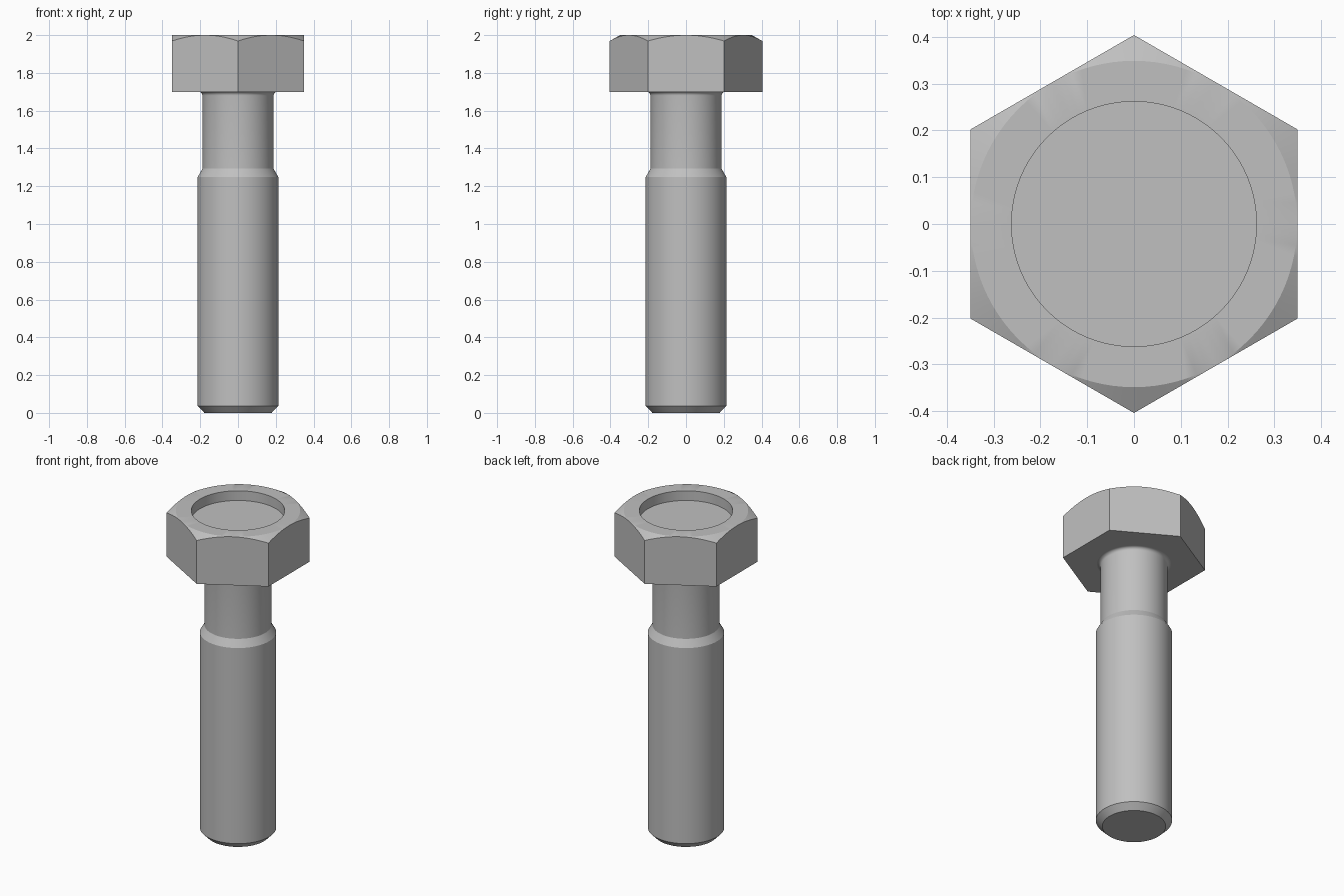
import bpy
import bmesh
from math import pi, cos, sin, tan, radians

SEG = 96                      # multiple of 12 so hexagon corners land on vertices
APOTHEM = 0.35                # half the width across flats
HEAD_BASE, HEAD_TOP = 1.70, 2.0

cube = bpy.data.objects.get("Cube")
if cube:
    bpy.data.objects.remove(cube, do_unlink=True)

# Single metal colour
steel = bpy.data.materials.new("steel grey")
steel.use_nodes = True
colour = (0.527, 0.527, 0.527, 1)
steel.diffuse_color = colour
steel.node_tree.nodes["Principled BSDF"].inputs["Base Color"].default_value = colour


def circle(radius, z):
    """Ring function of constant radius and height."""
    return lambda a: (radius, z)


def hexagon(height):
    """Ring function following a hexagon with corners on the y axis."""
    def ring(a):
        offset = (a + pi / 6) % (pi / 3) - pi / 6
        r = APOTHEM / cos(offset)
        return r, height(r)
    return ring


def loft(name, rings, cap_start=True, cap_end=True):
    """Join successive rings with quads and make a smooth shaded object."""
    bm = bmesh.new()
    loops = []
    for ring in rings:
        loop = []
        for i in range(SEG):
            a = 2 * pi * i / SEG
            r, z = ring(a)
            loop.append(bm.verts.new((r * cos(a), r * sin(a), z)))
        loops.append(loop)
    for low, high in zip(loops, loops[1:]):
        for i in range(SEG):
            j = (i + 1) % SEG
            bm.faces.new((low[i], low[j], high[j], high[i]))
    if cap_start:
        bm.faces.new(loops[0][::-1])
    if cap_end:
        bm.faces.new(loops[-1])
    mesh = bpy.data.meshes.new(name)
    bm.to_mesh(mesh)
    bm.free()
    mesh.materials.append(steel)
    obj = bpy.data.objects.new(name, mesh)
    bpy.context.collection.objects.link(obj)
    bpy.ops.object.select_all(action='DESELECT')
    obj.select_set(True)
    bpy.context.view_layer.objects.active = obj
    bpy.ops.object.shade_smooth_by_angle(angle=radians(25))
    return obj


# Hexagonal head with conical corner chamfer and a shallow round recess
slope = tan(radians(30))
loft("hex_head", [
    hexagon(lambda r: HEAD_BASE),
    hexagon(lambda r: HEAD_TOP - (r - APOTHEM) * slope),
    circle(APOTHEM - 0.001, HEAD_TOP),
    circle(0.262, HEAD_TOP),
    circle(0.262, HEAD_TOP - 0.06),
])

# Shank: chamfered tip, thick body, shoulder, neck and fillet under the head
neck, body, fillet = 0.188, 0.214, 0.02
profile = [(0.178, 0), (body, 0.037), (body, 1.248), (neck, 1.293)]
for step in range(7):
    a = step * pi / 12
    profile.append((neck + fillet * (1 - cos(a)),
                    HEAD_BASE - fillet + fillet * sin(a)))
loft("shank", [circle(r, z) for r, z in profile], cap_end=False)
